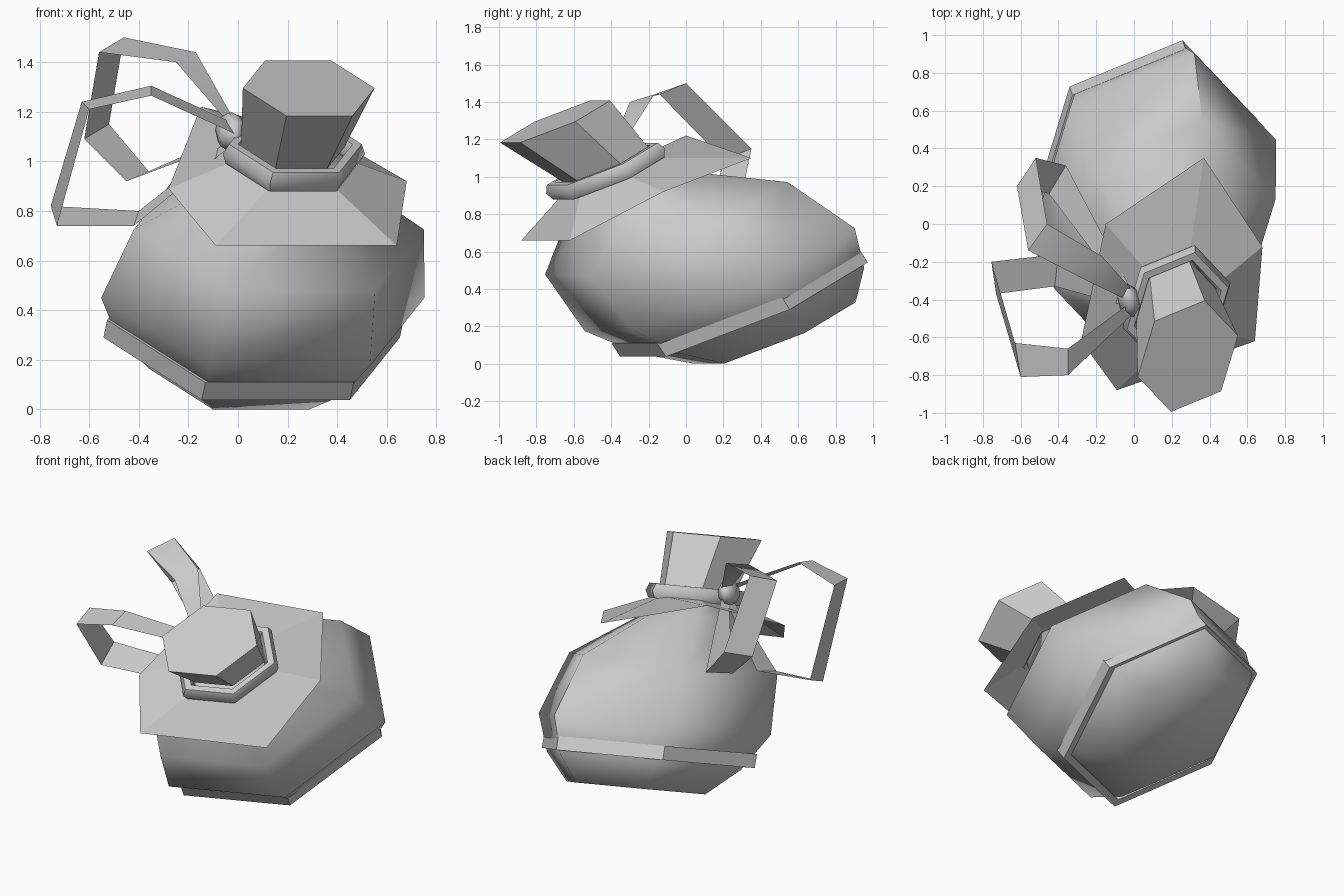
import bpy, bmesh, math
from mathutils import Vector

if "Cube" in bpy.data.objects:
    bpy.data.objects.remove(bpy.data.objects["Cube"])

# Leaning hexagon shared by all bottle parts: long corner A, next corner C
A = Vector((0.28, 0.92, 0.35))
C = Vector((0.83, 0.34, 0.0))
CORNERS = [-A, C - A, C, A, A - C, -C]


def ring(x, y, z, k):
    return [Vector((x, y, z)) + k * d for d in CORNERS]


def make(name, verts, faces, smooth=None):
    me = bpy.data.meshes.new(name)
    me.from_pydata([tuple(v) for v in verts], [], faces)
    ob = bpy.data.objects.new(name, me)
    bpy.context.collection.objects.link(ob)
    bm = bmesh.new()
    bm.from_mesh(me)
    bmesh.ops.recalc_face_normals(bm, faces=bm.faces)
    bm.to_mesh(me)
    bm.free()
    if smooth:
        bpy.ops.object.select_all(action='DESELECT')
        ob.select_set(True)
        bpy.context.view_layer.objects.active = ob
        bpy.ops.object.shade_smooth_by_angle(angle=math.radians(smooth))
    return ob


def loft(name, rings, caps=True, loop=False, smooth=None):
    n, m = len(rings[0]), len(rings)
    verts = [v for r in rings for v in r]
    faces = []
    for j in range(m if loop else m - 1):
        k = (j + 1) % m
        for i in range(n):
            i2 = (i + 1) % n
            faces.append((j * n + i, j * n + i2, k * n + i2, k * n + i))
    if caps and not loop:
        faces += [tuple(range(n)), tuple(range((m - 1) * n, m * n))]
    return make(name, verts, faces, smooth)


# Bottle body with neck
loft("bottle_body", [
    ring(0.03, 0.475, 0.165, 0.47),
    ring(0.06, 0.35, 0.285, 0.655),
    ring(0.10, 0.18, 0.45, 0.785),
    ring(0.165, -0.105, 0.725, 0.705),
    ring(0.20, -0.34, 0.93, 0.30),
    ring(0.22, -0.42, 1.02, 0.25)], smooth=62)

# Band around the base
loft("base_band", [
    ring(0.055, 0.31, 0.29, 0.72),
    ring(0.070, 0.265, 0.36, 0.72),
    ring(0.070, 0.265, 0.36, 0.665),
    ring(0.055, 0.31, 0.29, 0.665)], loop=True)

# Rounded lip: six-sided section swept round the neck
lip = []
for i in range(6):
    t = i * math.pi / 3
    h = 0.05 * math.sin(t)
    lip.append(ring(0.225 + 0.15 * h, -0.43 - 0.4 * h, 1.03 + 0.9 * h,
                    0.30 + 0.045 * math.cos(t)))
loft("neck_lip", lip, loop=True, smooth=62)

# Cork stopper
loft("cork", [ring(0.22, -0.42, 1.055, 0.25),
              ring(0.285, -0.70, 1.295, 0.32)])

# Cloth collar with a loose six-pointed hem
hem = [Vector(p) for p in [(-0.09, -0.88, 0.66), (0.64, -0.62, 0.66),
                           (0.68, -0.12, 0.92), (0.37, 0.35, 1.10),
                           (-0.15, 0.0, 1.22), (-0.28, -0.62, 0.89)]]
loft("cloth_collar", [ring(0.22, -0.41, 1.01, 0.26), hem], caps=False)


# Ribbon bow: pairs of edge points joined into a strip
def ribbon(name, pairs):
    verts = [p for pair in pairs for p in pair]
    faces = [(2 * i, 2 * i + 1, 2 * i + 3, 2 * i + 2)
             for i in range(len(pairs) - 1)]
    make(name, verts, faces, 40)


ribbon("bow_loop_back", [
    ((0.0, -0.36, 1.14), (0.0, -0.42, 1.11)),
    ((-0.17, -0.17, 1.44), (-0.25, -0.30, 1.40)),
    ((-0.46, 0.0, 1.50), (-0.56, -0.14, 1.44)),
    ((-0.52, 0.35, 1.15), (-0.62, 0.20, 1.09)),
    ((-0.36, 0.31, 0.96), (-0.45, 0.16, 0.92)),
    ((-0.02, -0.34, 1.11), (-0.02, -0.41, 1.08))])
ribbon("bow_loop_front", [
    ((-0.01, -0.41, 1.15), (-0.01, -0.48, 1.11)),
    ((-0.35, -0.66, 1.305), (-0.35, -0.80, 1.265)),
    ((-0.63, -0.63, 1.24), (-0.60, -0.81, 1.21)),
    ((-0.755, -0.20, 0.82), (-0.73, -0.37, 0.74)),
    ((-0.40, -0.16, 0.80), (-0.42, -0.33, 0.74)),
    ((-0.02, -0.37, 1.10), (-0.02, -0.44, 1.07))])

# Knot
bpy.ops.mesh.primitive_uv_sphere_add(segments=6, ring_count=5, radius=1,
                                     location=(-0.03, -0.40, 1.12),
                                     rotation=(0.4, 0.2, 0.3))
knot = bpy.context.object
knot.name = "bow_knot"
knot.scale = (0.06, 0.10, 0.075)
bpy.ops.object.shade_smooth_by_angle(angle=math.radians(70))
